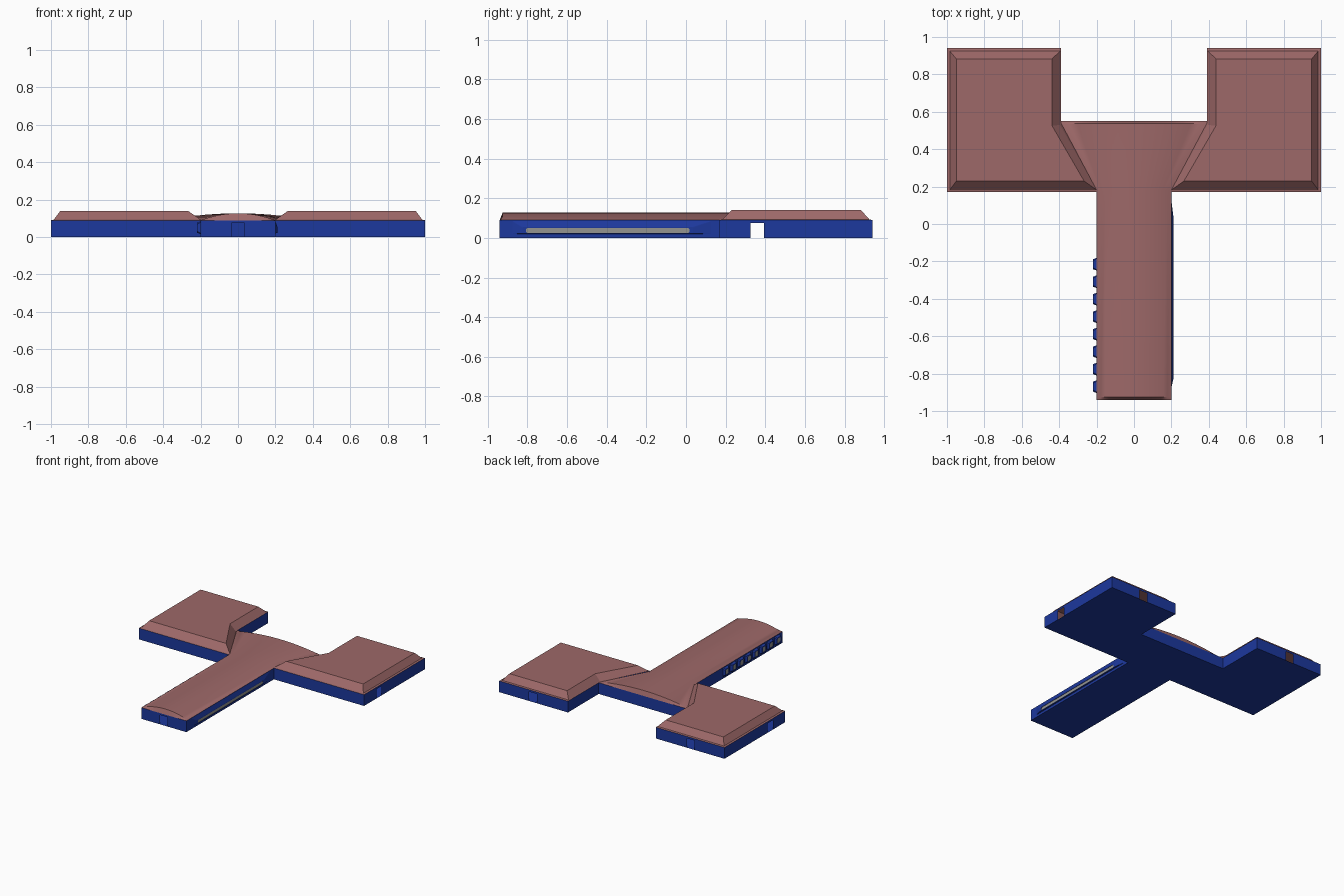
import bpy, bmesh, math

if "Cube" in bpy.data.objects:
    bpy.data.objects.remove(bpy.data.objects["Cube"])


def material(name, rgb):
    m = bpy.data.materials.new(name)
    m.diffuse_color = (*rgb, 1)
    m.use_nodes = True
    m.node_tree.nodes["Principled BSDF"].inputs["Base Color"].default_value = m.diffuse_color
    return m


BLUE = material("wall_blue", (0.012, 0.04, 0.34))
ROOF = material("roof_red", (0.34, 0.14, 0.14))
GLASS = material("glass_grey", (0.3, 0.3, 0.28))
EAVE = 0.09


def make(name, bm, mat):
    me = bpy.data.meshes.new(name)
    bm.to_mesh(me)
    bm.free()
    me.materials.append(mat)
    ob = bpy.data.objects.new(name, me)
    bpy.context.collection.objects.link(ob)
    return ob


def loft(name, rings, mat, closed=True, cap=False):
    """Join successive rings of points with quads; optionally cap the last."""
    bm = bmesh.new()
    vs = [[bm.verts.new(p) for p in r] for r in rings]
    n = len(vs[0])
    for a, b in zip(vs, vs[1:]):
        for i in range(n if closed else n - 1):
            j = (i + 1) % n
            bm.faces.new((a[i], a[j], b[j], b[i]))
    if cap:
        bm.faces.new(vs[-1])
    return make(name, bm, mat)


# Walls: outline followed counter-clockwise, door openings left in some edges
outline = [(-1, .17), (-.2, .17), (-.2, -.94), (.2, -.94), (.2, .17), (1, .17),
           (1, .94), (.39, .94), (.39, .55), (-.39, .55), (-.39, .94), (-1, .94)]
doors = {2: (0, -.94), 5: (1, .36), 6: (.7, .94), 10: (-.7, .94), 11: (-1, .36)}
DOOR_HALF, DOOR_TOP = .034, .075

bm = bmesh.new()


def wall_quad(a, b, z0, z1):
    bm.faces.new([bm.verts.new(p) for p in
                  ((*a, z0), (*b, z0), (*b, z1), (*a, z1))])


for i, a in enumerate(outline):
    b = outline[(i + 1) % len(outline)]
    if i in doors:
        length = math.dist(a, b)
        d = [(b[k] - a[k]) / length * DOOR_HALF for k in (0, 1)]
        c = doors[i]
        p, q = (c[0] - d[0], c[1] - d[1]), (c[0] + d[0], c[1] + d[1])
        wall_quad(a, p, 0, EAVE)
        wall_quad(p, q, DOOR_TOP, EAVE)
        wall_quad(q, b, 0, EAVE)
    else:
        wall_quad(a, b, 0, EAVE)
bmesh.ops.remove_doubles(bm, verts=bm.verts, dist=1e-5)
make("walls", bm, BLUE)

# Floor
bm = bmesh.new()
bm.faces.new([bm.verts.new((x, y, 0)) for x, y in reversed(outline)])
make("floor", bm, BLUE)

# Wing roofs: hipped with a flat top and narrow eave, mirrored across x
eave = [(-1, .17), (-.2, .17), (-.39, .54), (-.39, .94), (-1, .94)]
base = [(-.985, .182), (-.2, .182), (-.395, .53), (-.395, .925), (-.985, .925)]
top = [(-.95, .23), (-.267, .23), (-.438, .525), (-.438, .883), (-.95, .883)]
wing = loft("wing_roofs", [[(x, y, z) for x, y in r] for r, z in
                           ((eave, EAVE), (base, EAVE + .003), (top, .14))],
            ROOF, cap=True)
wing.modifiers.new("mirror", 'MIRROR').use_mirror_merge = False


# Central roof: shallow arch that flares between the wings
def arch(y, half, rise, n=18):
    return [(half * t, y, EAVE + rise * (1 - t * t))
            for t in (2 * k / n - 1 for k in range(n + 1))]


hall = loft("central_roof", [arch(-.94, .2, 0), arch(-.925, .2, .037),
                             arch(.18, .2, .037), arch(.537, .39, .037),
                             arch(.55, .39, 0)], ROOF, closed=False)
bpy.context.view_layer.objects.active = hall
hall.select_set(True)
bpy.ops.object.shade_smooth_by_angle(angle=math.radians(35))
hall.select_set(False)


# Windows: projecting tapered frame with slightly sunken glass
def window_ring(side, x, y, half_w, z, half_h, cut):
    w, h = half_w, half_h
    uv = [(-w + cut, -h), (w - cut, -h), (w, -h + cut), (w, h - cut),
          (w - cut, h), (-w + cut, h), (-w, h - cut), (-w, -h + cut)]
    return [(side * x, y + side * u, z + v) for u, v in uv]


def window(name, side, outer, rim, pane, depth):
    x = .2 + depth
    frame = [window_ring(side, .2, *outer), window_ring(side, x, *rim),
             window_ring(side, x, *pane), window_ring(side, x - .003, *pane)]
    loft(name + "_frame", frame, BLUE)
    loft(name + "_glass", [frame[-1]], GLASS, cap=True)


# Long window on the right side of the hall
window("long_window", 1, (-.375, .5, .052, .032, .002),
       (-.395, .43, .038, .016, .003), (-.395, .413, .037, .012, .006), .011)

# Row of small windows on the left side
for k in range(8):
    y = -.215 - k * .0935
    window(f"small_window_{k + 1}", -1, (y, .034, .05, .034, .006),
           (y, .027, .05, .027, .008), (y, .02, .05, .02, .007), .018)
